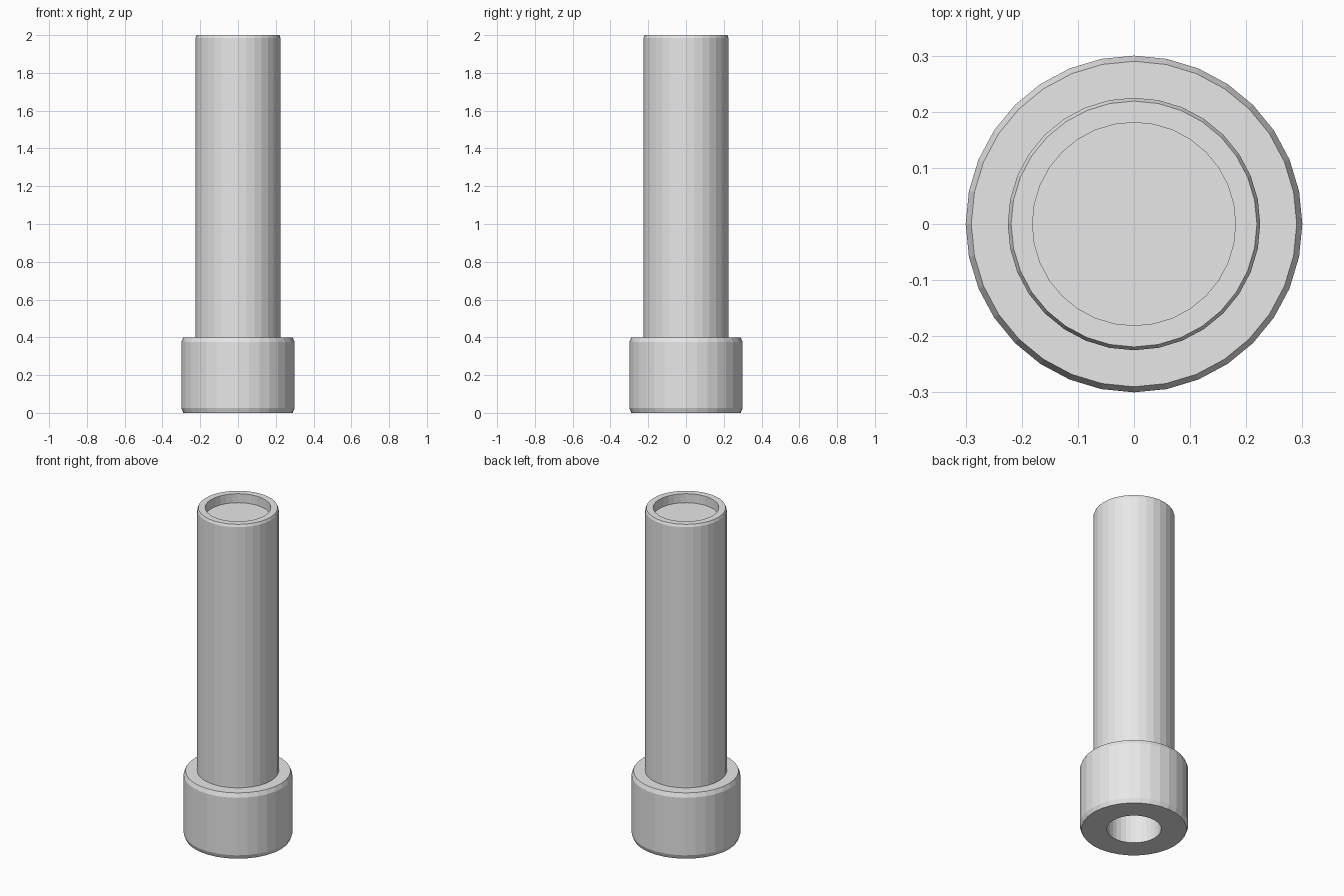
import bpy, bmesh, math

if "Cube" in bpy.data.objects:
    bpy.data.objects.remove(bpy.data.objects["Cube"])

SIDES = 32

grey = bpy.data.materials.new("light_grey")
grey.diffuse_color = (0.8, 0.8, 0.8, 1)
grey.use_nodes = True
grey.node_tree.nodes["Principled BSDF"].inputs["Base Color"].default_value = grey.diffuse_color


def lathe(name, profile):
    """Revolve (radius, z) points around z; radius 0 closes to a single point."""
    bm = bmesh.new()
    rings = []
    for r, z in profile:
        if r == 0:
            rings.append([bm.verts.new((0, 0, z))] * SIDES)
        else:
            rings.append([bm.verts.new((r * math.cos(2 * math.pi * i / SIDES),
                                        r * math.sin(2 * math.pi * i / SIDES), z))
                          for i in range(SIDES)])
    for a, b in zip(rings, rings[1:]):
        for i in range(SIDES):
            j = (i + 1) % SIDES
            quad = dict.fromkeys((a[i], a[j], b[j], b[i]))
            bm.faces.new(list(quad))
    bmesh.ops.recalc_face_normals(bm, faces=bm.faces)
    mesh = bpy.data.meshes.new(name)
    bm.to_mesh(mesh)
    bm.free()
    mesh.materials.append(grey)
    obj = bpy.data.objects.new(name, mesh)
    bpy.context.collection.objects.link(obj)
    return obj


# Wide collar with chamfered rims and a socket opening underneath
lathe("base_collar", [(0, 0.38), (0.15, 0.38), (0.15, 0), (0.29, 0), (0.30, 0.025),
                      (0.30, 0.375), (0.29, 0.40), (0, 0.40)])

# Long tube with a chamfered lip and a shallow recess on top
lathe("tube", [(0, 0.39), (0.225, 0.39), (0.225, 1.985), (0.219, 2.0),
               (0.181, 2.0), (0.181, 1.945), (0, 1.945)])
